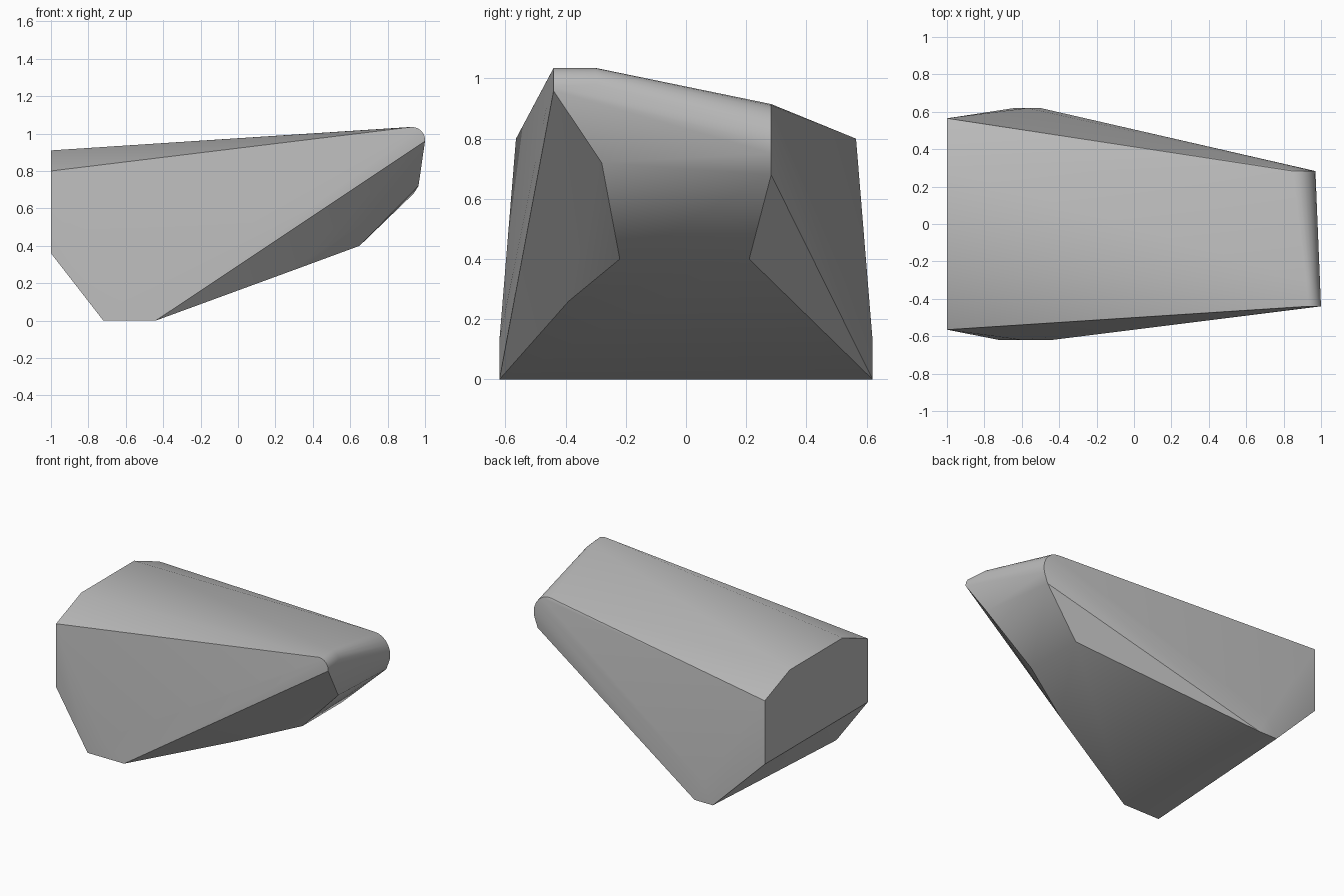
import bpy, bmesh, math

default = bpy.data.objects.get("Cube")
if default:
    bpy.data.objects.remove(default, do_unlink=True)

stone = bpy.data.materials.new("stone grey")
stone.use_nodes = True
stone.diffuse_color = (0.5, 0.5, 0.5, 1)
shader = next(n for n in stone.node_tree.nodes if n.type == 'BSDF_PRINCIPLED')
shader.inputs["Base Color"].default_value = stone.diffuse_color
shader.inputs["Roughness"].default_value = 0.9


def nose_arc(y, cx, cz, rx, rz, start, end, steps=8):
    """Rounded nose profile in the xz plane at depth y."""
    angles = [math.radians(start + (end - start) * i / steps) for i in range(steps + 1)]
    return [(cx + rx * math.cos(a), y, cz + rz * math.sin(a)) for a in angles]


points = []

# Flat end cap, mirrored front to back
for side in (-1, 1):
    points += [(-1, side * 0.565, 0.36), (-1, side * 0.565, 0.80), (-1, side * 0.29, 0.91)]

# Foot and the slight bulge of both flanks
points += [(-0.72, -0.62, 0), (-0.44, -0.62, 0), (-0.64, 0.62, 0), (-0.50, 0.62, 0)]
points += [(-0.60, -0.62, 0.13), (-0.57, 0.62, 0.13)]

# Sloping underside and chin
points += [(0.27, -0.39, 0.26), (0.65, -0.22, 0.40), (0.65, 0.21, 0.40)]
points += [(0.965, -0.28, 0.72), (0.94, 0.283, 0.68)]

# Rounded nose: tight at the front, wider at the back
points += nose_arc(-0.44, 0.93, 0.965, 0.07, 0.07, 90, -5)
points += nose_arc(-0.30, 0.92, 0.955, 0.07, 0.08, 90, -5)
points += nose_arc(0.283, 0.85, 0.785, 0.12, 0.13, 90, -30)

# Boulder skin wrapped round the points
bm = bmesh.new()
for p in points:
    bm.verts.new(p)
hull = bmesh.ops.convex_hull(bm, input=bm.verts[:])
loose = [v for v in bm.verts if not v.link_faces]
bmesh.ops.delete(bm, geom=loose, context='VERTS')
bmesh.ops.dissolve_limit(bm, angle_limit=math.radians(1), verts=bm.verts[:], edges=bm.edges[:])
bmesh.ops.recalc_face_normals(bm, faces=bm.faces[:])

mesh = bpy.data.meshes.new("boulder")
bm.to_mesh(mesh)
bm.free()
mesh.materials.append(stone)
boulder = bpy.data.objects.new("boulder", mesh)
bpy.context.collection.objects.link(boulder)

# Soft shading with crisp main ridges
bpy.ops.object.select_all(action='DESELECT')
boulder.select_set(True)
bpy.context.view_layer.objects.active = boulder
bpy.ops.object.shade_smooth_by_angle(angle=math.radians(30))
